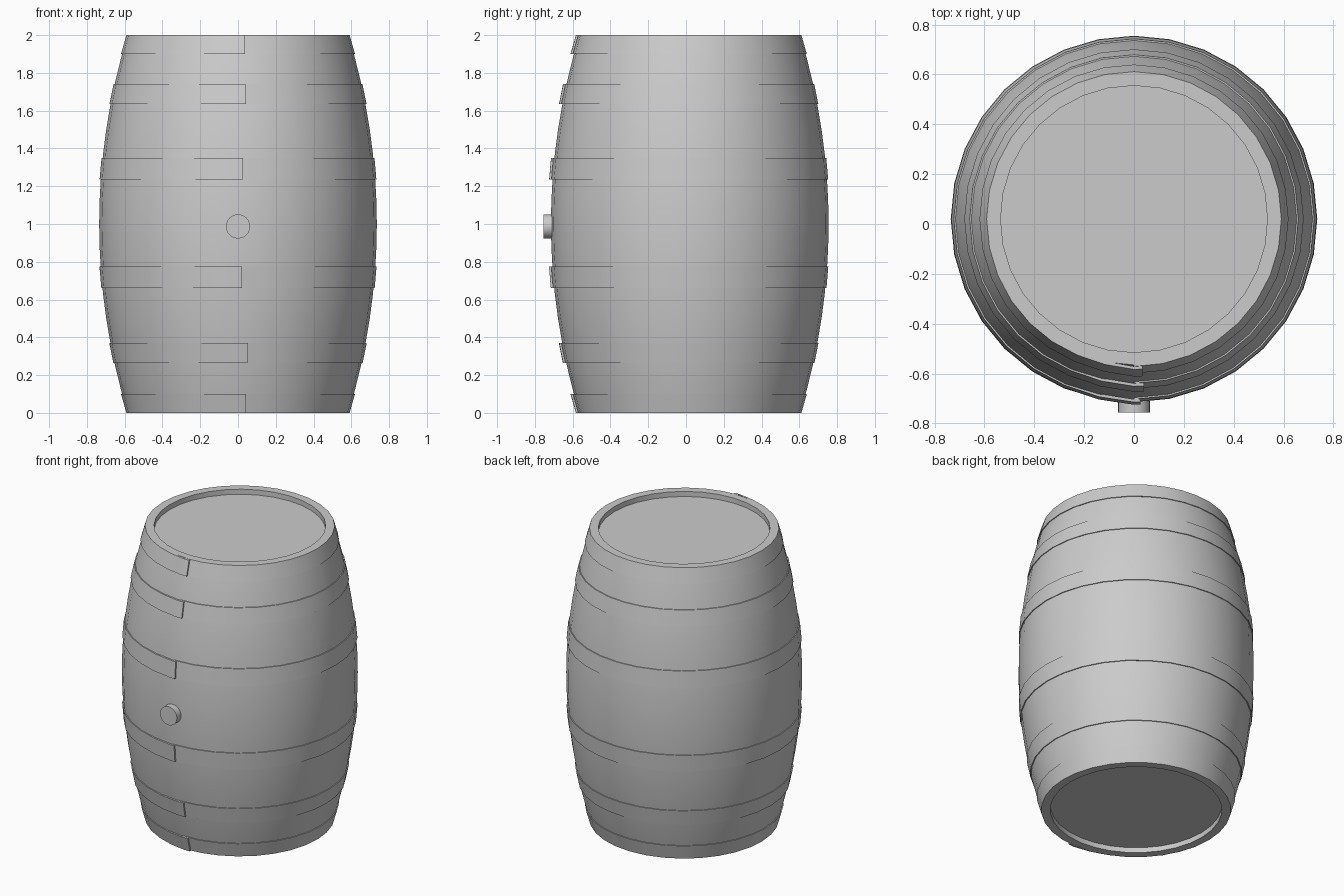
import bpy, bmesh, math

if "Cube" in bpy.data.objects:
    bpy.data.objects.remove(bpy.data.objects["Cube"])

CY = 0.02          # barrel axis sits slightly behind the origin because of the bung
SIDES = 32


def radius(z):
    # bulging stave curve
    return 0.735 - 0.15 * (z - 1) ** 2


def finish(name, bm, angle=30):
    bmesh.ops.recalc_face_normals(bm, faces=bm.faces)
    mesh = bpy.data.meshes.new(name)
    bm.to_mesh(mesh)
    bm.free()
    ob = bpy.data.objects.new(name, mesh)
    bpy.context.collection.objects.link(ob)
    bpy.ops.object.select_all(action='DESELECT')
    bpy.context.view_layer.objects.active = ob
    ob.select_set(True)
    bpy.ops.object.shade_smooth_by_angle(angle=math.radians(angle))
    return ob


def point(r, a, z):
    return (r * math.cos(a), CY + r * math.sin(a), z)


# Barrel body: bulging sides, flat rims and recessed heads
profile = [(0.535, 0.035), (0.535, 0.0)]
profile += [(radius(i / 8), i / 8) for i in range(17)]
profile += [(0.535, 2.0), (0.535, 1.965)]
bm = bmesh.new()
rings = [[bm.verts.new(point(r, math.tau * i / SIDES, z)) for i in range(SIDES)]
         for r, z in profile]
for lo, hi in zip(rings, rings[1:]):
    for i in range(SIDES):
        j = (i + 1) % SIDES
        bm.faces.new((lo[i], lo[j], hi[j], hi[i]))
bm.faces.new(rings[0])
bm.faces.new(rings[-1])
finish("barrel_body", bm)


# Hoops: straps wrapped once round, with the free end lapped over at the front
def hoop(name, zb, zt, seam):
    step = math.tau / SIDES
    start = -math.pi / 2
    stations = [(start + step * i, 0.006) for i in range(SIDES - 1)]
    stations += [(start + step * (SIDES - 1), 0.010), (start + math.tau, 0.018),
                 (start + math.tau + math.asin(seam / radius(zb)), 0.018)]
    bm = bmesh.new()
    sections = []
    for a, off in stations:
        inner = off - 0.012
        sections.append([bm.verts.new(point(radius(z) + o, a, z))
                         for z, o in ((zb, inner), (zb, off), (zt, off), (zt, inner))])
    for p, q in zip(sections, sections[1:]):
        for i in range(4):
            j = (i + 1) % 4
            bm.faces.new((p[i], p[j], q[j], q[i]))
    bm.faces.new(sections[0])
    bm.faces.new(sections[-1])
    finish(name, bm)


for n, (zb, zt, seam) in enumerate([(0.0, 0.10, 0.04), (0.265, 0.37, 0.05),
                                    (0.66, 0.775, 0.02), (1.235, 1.35, 0.025),
                                    (1.635, 1.74, 0.04), (1.90, 2.0, 0.035)]):
    hoop(f"hoop_{n + 1}", zb, zt, seam)

# Bung: short round plug in the front
bm = bmesh.new()
bmesh.ops.create_cone(bm, cap_ends=True, segments=24, radius1=0.064, radius2=0.064, depth=0.06)
bung = finish("bung", bm)
bung.rotation_euler = (math.pi / 2, 0, 0)
bung.location = (0, -0.725, 0.987)
